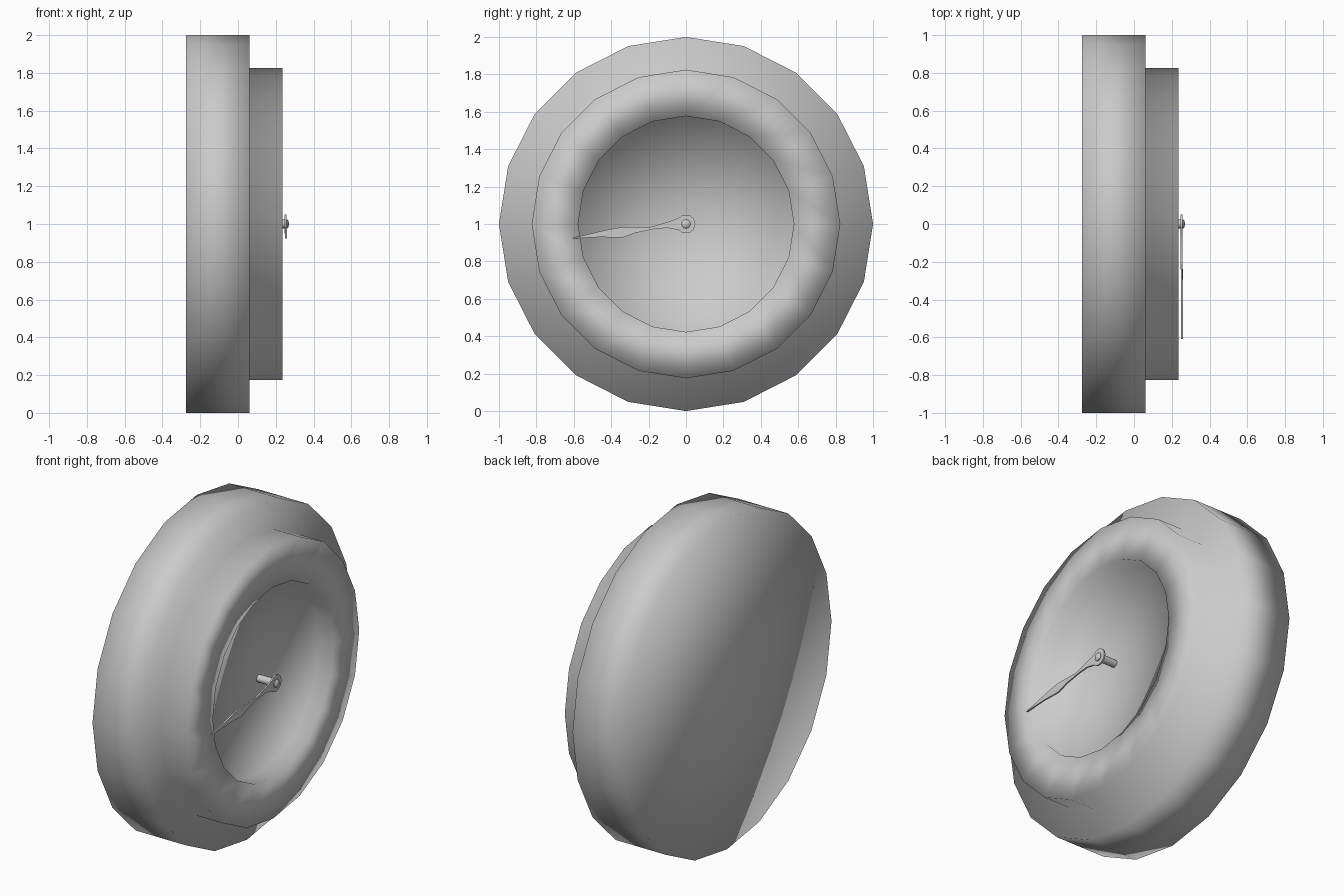
import bpy, bmesh
from math import cos, sin, pi, radians

if "Cube" in bpy.data.objects:
    bpy.data.objects.remove(bpy.data.objects["Cube"])

CZ = 1.0  # height of the dial axis


def finish(name, bm, angle=None):
    bmesh.ops.recalc_face_normals(bm, faces=bm.faces)
    me = bpy.data.meshes.new(name)
    bm.to_mesh(me)
    bm.free()
    ob = bpy.data.objects.new(name, me)
    bpy.context.collection.objects.link(ob)
    for p in me.polygons:
        p.use_smooth = True
    if angle:
        bpy.context.view_layer.objects.active = ob
        ob.select_set(True)
        bpy.ops.object.shade_smooth_by_angle(angle=radians(angle))
        ob.select_set(False)
    return ob


def lathe_x(name, profile, sides, angle=None):
    """Revolve (x, radius) points about the x axis; radius 0 makes a pole."""
    bm = bmesh.new()
    rings = []
    for x, r in profile:
        if r == 0:
            rings.append([bm.verts.new((x, 0, CZ))] * sides)
        else:
            rings.append([bm.verts.new((x, r * cos(2 * pi * i / sides),
                                        CZ + r * sin(2 * pi * i / sides)))
                          for i in range(sides)])
    for a, b in zip(rings, rings[1:]):
        for i in range(sides):
            j = (i + 1) % sides
            bm.faces.new(list(dict.fromkeys((a[i], a[j], b[j], b[i]))))
    return finish(name, bm, angle)


# Stepped 20-sided casing with a recessed dial, softly shaded throughout
lathe_x("gauge_casing", [(-0.275, 0), (-0.275, 1.0), (0.06, 1.0), (0.06, 0.825),
                         (0.235, 0.825), (0.235, 0.577), (0.14, 0.577), (0.14, 0)], 20)

# Pin that carries the needle, with a domed head
lathe_x("needle_pin", [(0.13, 0), (0.13, 0.022), (0.26, 0.024),
                       (0.267, 0.017), (0.27, 0)], 16, 40)

# Flat needle: tapered blade running into a round hub
upper = [(-0.61, 0.925), (-0.49, 0.953), (-0.42, 0.97), (-0.34, 0.984),
         (-0.19, 0.984), (-0.10, 1.01)]
lower = [(-0.10, 0.979), (-0.165, 0.974), (-0.27, 0.952), (-0.34, 0.927),
         (-0.46, 0.930), (-0.61, 0.922)]
hub = [(0.05 * cos(a), CZ + 0.05 * sin(a))
       for a in (radians(140 - 280 * i / 14) for i in range(15))]
outline = upper + hub + lower
bm = bmesh.new()
face = bm.faces.new([bm.verts.new((0.247, y, z)) for y, z in outline])
ext = bmesh.ops.extrude_face_region(bm, geom=[face])
bmesh.ops.translate(bm, vec=(0.009, 0, 0),
                    verts=[v for v in ext["geom"] if isinstance(v, bmesh.types.BMVert)])
for v in bm.verts:  # blade lifts slightly toward the tip
    if v.co.y < -0.2:
        v.co.x += 0.003
finish("needle", bm, 30)
